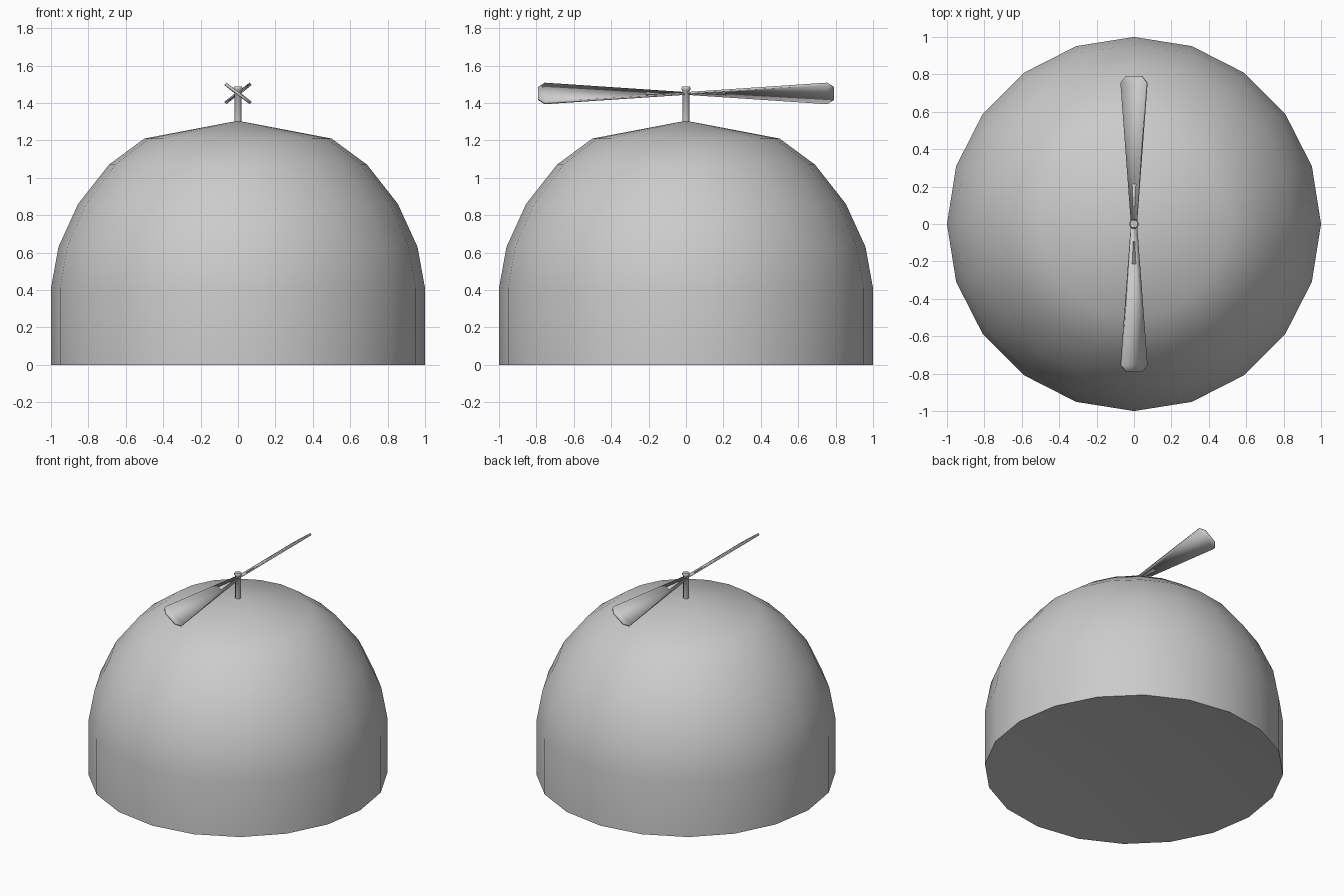
import bpy, bmesh
from math import sin, cos, pi, radians
from mathutils import Matrix

if "Cube" in bpy.data.objects:
    bpy.data.objects.remove(bpy.data.objects["Cube"])


def finish(name, bm, smooth):
    bmesh.ops.recalc_face_normals(bm, faces=bm.faces)
    me = bpy.data.meshes.new(name)
    bm.to_mesh(me)
    bm.free()
    ob = bpy.data.objects.new(name, me)
    bpy.context.collection.objects.link(ob)
    bpy.ops.object.select_all(action='DESELECT')
    ob.select_set(True)
    bpy.context.view_layer.objects.active = ob
    bpy.ops.object.shade_smooth_by_angle(angle=radians(smooth))
    return ob


def bridge(bm, rings):
    """Join successive vertex rings with quads."""
    for a, b in zip(rings, rings[1:]):
        n = len(a)
        for i in range(n):
            j = (i + 1) % n
            bm.faces.new((a[i], a[j], b[j], b[i]))


def fan(bm, ring, z):
    """Close a ring with triangles to a centre point at height z."""
    tip = bm.verts.new((0, 0, z))
    for i in range(len(ring)):
        bm.faces.new((ring[i], ring[(i + 1) % len(ring)], tip))


def lathe(name, profile, sides, smooth, bottom, top, phase=0):
    """Rings of (radius, z), closed by fans to the bottom and top centre heights."""
    bm = bmesh.new()
    angles = [phase + 2 * pi * i / sides for i in range(sides)]
    rings = [[bm.verts.new((r * cos(a), r * sin(a), z)) for a in angles] for r, z in profile]
    bridge(bm, rings)
    fan(bm, rings[0], bottom)
    fan(bm, rings[-1], top)
    return finish(name, bm, smooth)


def blade(name, turn):
    """Tapered paddle, nearly level at the hub and twisting towards its tip."""
    # distance out, half width, half thickness, pitch in degrees
    stations = [(0.0, 0.016, 0.004, 12), (0.755, 0.085, 0.008, 37), (0.79, 0.05, 0.007, 37)]
    bm = bmesh.new()
    rings = []
    for y, w, t, pitch in stations:
        c, s = cos(radians(pitch)), sin(radians(pitch))
        rings.append([bm.verts.new((x * c - z * s, y, x * s + z * c))
                      for x, z in ((-w, -t), (w, -t), (w, t), (-w, t))])
    bridge(bm, rings)
    bm.faces.new(rings[0])
    bm.faces.new(rings[-1])
    m = Matrix.Translation((0, 0, 1.451)) @ Matrix.Rotation(turn, 4, 'Z')
    bmesh.ops.transform(bm, matrix=m, verts=bm.verts)
    return finish(name, bm, 100)


# Cap dome: straight band, shallow pointed crown, slightly hollow underside
lathe("cap_dome", [(1, 0), (1, 0.41), (0.96, 0.63), (0.855, 0.86), (0.69, 1.07), (0.5, 1.21)],
      20, 40, bottom=0.09, top=1.305)

# Stem with a small flared head
lathe("stem", [(0.019, 1.28), (0.019, 1.465), (0.026, 1.472), (0.026, 1.482), (0.021, 1.488)],
      8, 50, bottom=1.28, top=1.488, phase=pi / 8)

# Two opposed propeller blades
blade("blade_back", 0)
blade("blade_front", pi)
